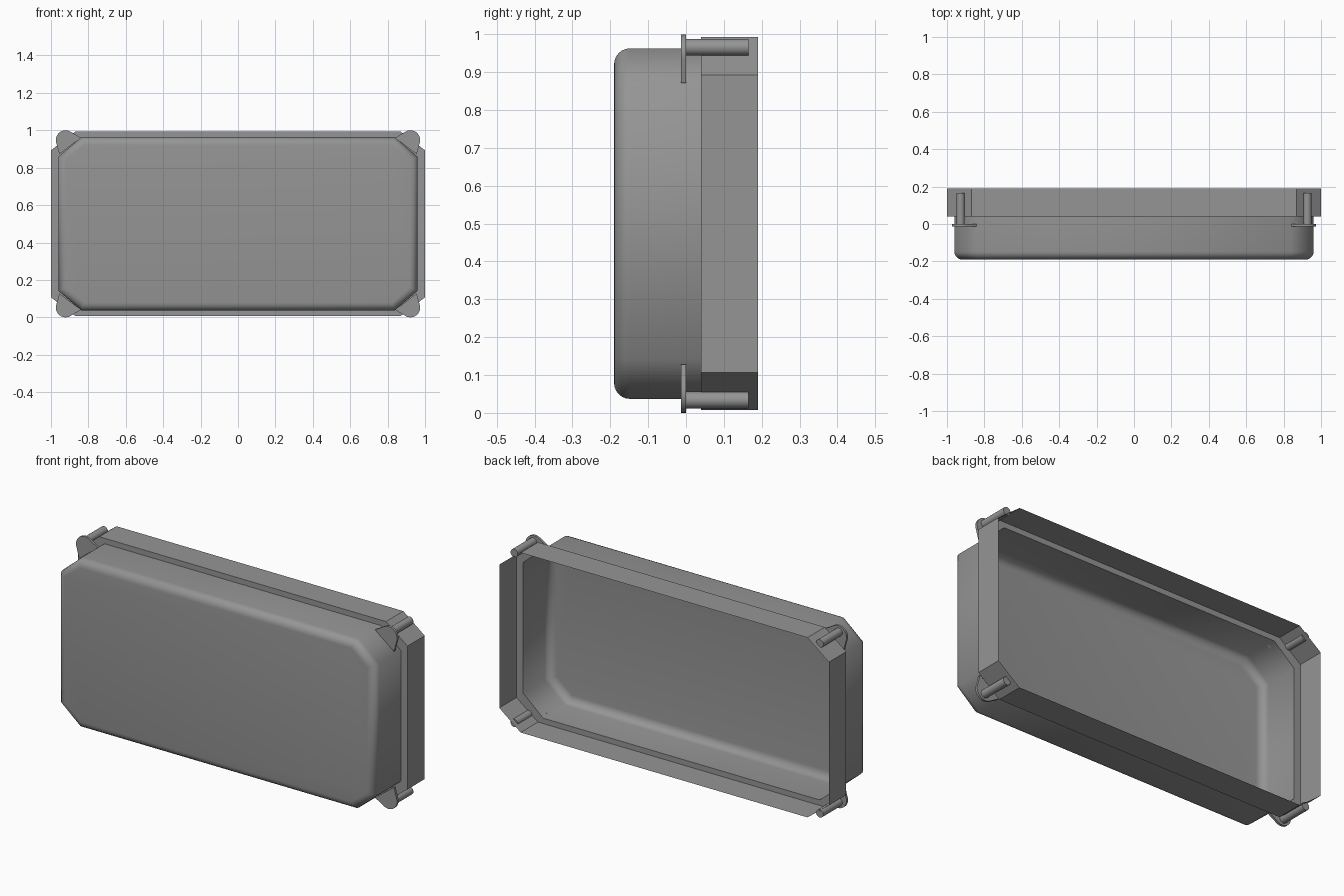
import bpy
import math

cube = bpy.data.objects.get("Cube")
if cube:
    bpy.data.objects.remove(cube, do_unlink=True)

grey = bpy.data.materials.new("mid grey")
grey.use_nodes = True
COLOUR = (0.3, 0.3, 0.3, 1)
grey.diffuse_color = COLOUR
grey.node_tree.nodes["Principled BSDF"].inputs["Base Color"].default_value = COLOUR

MID_Z = 0.5


def make(name, verts, faces, smooth_angle):
    mesh = bpy.data.meshes.new(name)
    mesh.from_pydata(verts, [], faces)
    mesh.materials.append(grey)
    mesh.update()
    obj = bpy.data.objects.new(name, mesh)
    bpy.context.collection.objects.link(obj)
    bpy.ops.object.select_all(action="DESELECT")
    obj.select_set(True)
    bpy.context.view_layer.objects.active = obj
    if smooth_angle:
        bpy.ops.object.shade_smooth_by_angle(angle=math.radians(smooth_angle))
    return obj


def octagon(y, hx, hz, cx, cz):
    """Rectangle with cut corners, anticlockwise seen from the front."""
    quarter = [(hx, hz - cz), (hx - cx, hz)]
    loop = quarter + [(-x, z) for x, z in reversed(quarter)]
    loop += [(-x, -z) for x, z in loop]
    return [(x, y, z + MID_Z) for x, z in loop]


def loft(rings, cap_first=False, cap_last=False):
    """Join rings of equal size, listed from front to back."""
    n = len(rings[0])
    verts = [v for ring in rings for v in ring]
    faces = [(r * n + i, (r + 1) * n + i, (r + 1) * n + (i + 1) % n, r * n + (i + 1) % n)
             for r in range(len(rings) - 1) for i in range(n)]
    if cap_first:
        faces.append(tuple(range(n)))
    if cap_last:
        faces.append(tuple(reversed(range(len(verts) - n, len(verts)))))
    return verts, faces


# Tray body: open at the back, rounded towards the front
BODY = (0.96, 0.463, 0.122, 0.105)
RADIUS, FRONT, STEP = 0.042, -0.19, 0.04
rings = []
for i in range(7):
    a = math.radians(15 * i)
    d = RADIUS * (1 - math.sin(a))
    y = FRONT + RADIUS * (1 - math.cos(a))
    hx, hz, cx, cz = BODY
    rings.append(octagon(y, hx - d, hz - d, cx - 0.586 * d, cz - 0.586 * d))
rings.append(octagon(STEP, *BODY))
make("tray_body", *loft(rings, cap_first=True), 55)

# Stepped rim: narrow ledge and thin outer wall
RIM = (1.0, 0.493, 0.13, 0.1)
make("rim", *loft([octagon(STEP, *BODY), octagon(STEP, *RIM), octagon(0.19, *RIM)]), 0)


def disc(y, x, z, r, n=24):
    return [(x + r * math.cos(i * math.tau / n), y, z + r * math.sin(i * math.tau / n))
            for i in range(n)]


def tab_outline(y):
    """Rounded outer end with two straight sides running into the body corner."""
    pts = [(0.84, y, 0.96), (0.955, y, 0.872)]
    for i in range(13):
        a = math.radians(-15 + 11.5 * i)
        pts.append((0.922 + 0.052 * math.cos(a), y, 0.948 + 0.052 * math.sin(a)))
    return pts


def mirrored(ring, sx, sz):
    out = [(x * sx, y, MID_Z + (z - MID_Z) * sz) for x, y, z in ring]
    return out if sx * sz > 0 else out[::-1]


# Corner tabs, each with a round pin pointing back
for v_name, sz in (("top", 1), ("bottom", -1)):
    for h_name, sx in (("left", 1), ("right", -1)):
        tab = [mirrored(tab_outline(y), sx, sz) for y in (-0.013, 0.0)]
        make(f"{v_name}_{h_name}_tab", *loft(tab, True, True), 30)
        pin = [mirrored(disc(y, 0.927, 0.966, 0.022), sx, sz) for y in (-0.005, 0.165)]
        make(f"{v_name}_{h_name}_pin", *loft(pin, True, True), 30)
